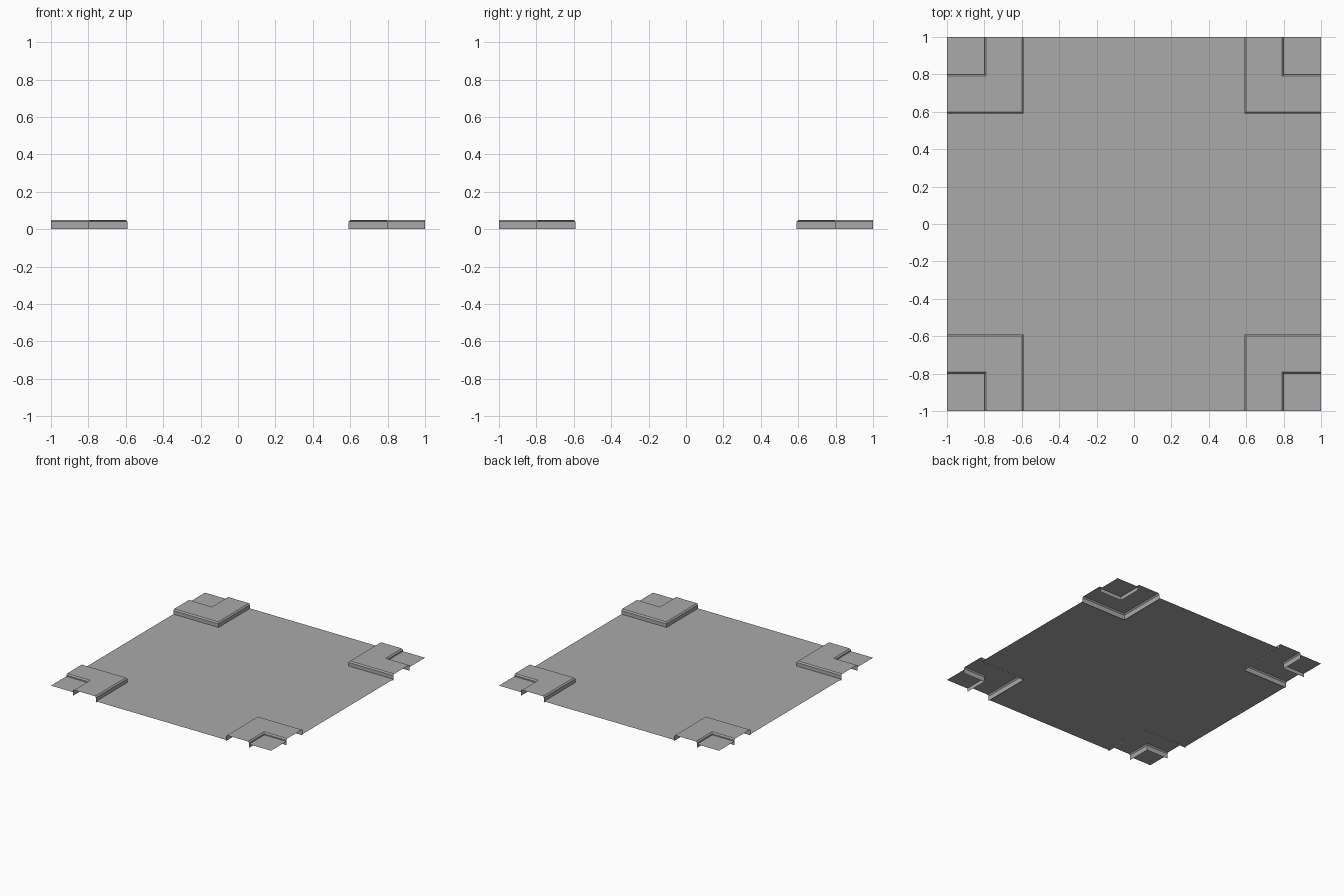
import bpy, bmesh

if "Cube" in bpy.data.objects:
    bpy.data.objects.remove(bpy.data.objects["Cube"], do_unlink=True)

GREY = (0.4, 0.4, 0.4, 1.0)
grey = bpy.data.materials.new("concrete_grey")
grey.use_nodes = True
grey.diffuse_color = GREY
bsdf = grey.node_tree.nodes["Principled BSDF"]
bsdf.inputs["Base Color"].default_value = GREY
bsdf.inputs["Roughness"].default_value = 0.9

KERB = 0.59      # road edge, measured from the centre
INNER = 0.80     # inner edge of the pavement
TOP = 0.05       # pavement height
CHAMFER = 0.01
ROAD_Z = 0.01
PLOT_Z = 0.03


def make_object(name, bm, mirror=True):
    mesh = bpy.data.meshes.new(name)
    bm.to_mesh(mesh)
    bm.free()
    mesh.materials.append(grey)
    obj = bpy.data.objects.new(name, mesh)
    bpy.context.collection.objects.link(obj)
    if mirror:
        mod = obj.modifiers.new("four_corners", "MIRROR")
        mod.use_axis = (True, True, False)
        mod.use_mirror_merge = False
    return obj


def add_rectangle(bm, x0, x1, y0, y1, z):
    corners = [(x0, y0), (x1, y0), (x1, y1), (x0, y1)]
    return bm.faces.new([bm.verts.new((x, y, z)) for x, y in corners])


# Crossroads: centre plus four arms, welded into one flat sheet
bm = bmesh.new()
add_rectangle(bm, -KERB, KERB, -KERB, KERB, ROAD_Z)
for lo, hi in ((-1, -KERB), (KERB, 1)):
    add_rectangle(bm, lo, hi, -KERB, KERB, ROAD_Z)
    add_rectangle(bm, -KERB, KERB, lo, hi, ROAD_Z)
bmesh.ops.remove_doubles(bm, verts=bm.verts[:], dist=0.0001)
bmesh.ops.dissolve_limit(bm, angle_limit=0.01, verts=bm.verts[:], edges=bm.edges[:])
make_object("road", bm, mirror=False)

# Pavement: kerb section swept around the corner, open at its ends
section = [
    (KERB, 0),
    (KERB, TOP - CHAMFER),
    (KERB + CHAMFER, TOP),
    (INNER - CHAMFER, TOP),
    (INNER, TOP - CHAMFER),
    (INNER, 0),
]
bm = bmesh.new()
rows = [[bm.verts.new(p) for p in ((1, d, z), (d, d, z), (d, 1, z))]
        for d, z in section]
for a, b in zip(rows, rows[1:]):
    for i in range(2):
        bm.faces.new((a[i], b[i], b[i + 1], a[i + 1]))
make_object("corner_pavement", bm)

# Sunken plot in each outer corner
bm = bmesh.new()
add_rectangle(bm, INNER, 1, INNER, 1, PLOT_Z)
make_object("corner_plot", bm)
